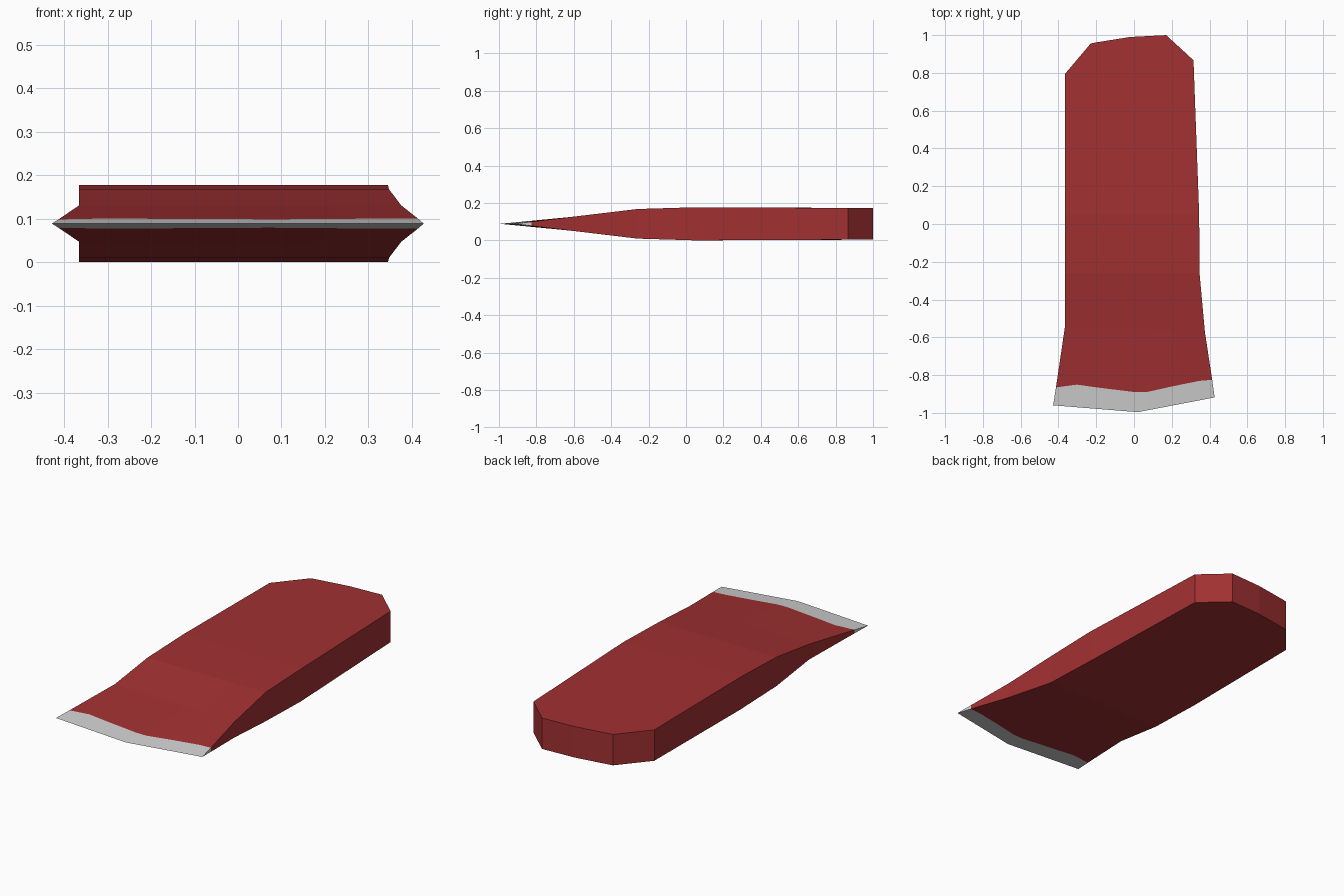
import bpy, bmesh

if "Cube" in bpy.data.objects:
    bpy.data.objects.remove(bpy.data.objects["Cube"])

def material(name, rgb):
    m = bpy.data.materials.new(name)
    m.diffuse_color = (*rgb, 1)
    m.use_nodes = True
    m.node_tree.nodes["Principled BSDF"].inputs["Base Color"].default_value = m.diffuse_color
    return m

MID = 0.0885  # height of the middle plane
# Column positions as fractions of the width
COLS = [0, .133, .2, .255, .507, .526, .58, .74, .787, .92, 1]

# Outline of each row, from cutting edge to rounded butt: (x, y) points
edge = [(-.428, -.96), (.02, -.996), (.427, -.918)]
bevel = [(-.413, -.865), (-.3, -.85), (-.2, -.865), (.0, -.89), (.07, -.89),
         (.2, -.86), (.35, -.83), (.414, -.825)]
cheek = [(-.365, -.54), (.375, -.57)]
neck = [(-.365, -.26), (.347, -.26)]
body = [(-.365, .05), (.345, .05)]
butt = [(-.365, .795), (-.228, .957), (-.02, .99), (.17, 1.0), (.315, .867)]

def sample(line, f):
    x = line[0][0] + f * (line[-1][0] - line[0][0])
    for (x0, y0), (x1, y1) in zip(line, line[1:]):
        if x <= x1 + 1e-6:
            return x, y0 + (y1 - y0) * (x - x0) / (x1 - x0)
    return line[-1]

rows = [[sample(l, f) for f in COLS] for l in (edge, bevel, cheek, neck, body, butt)]
halves = [0, None, .042, .079, .0885, .0845]

bm = bmesh.new()

def sheet(side):
    grid = []
    for r, row in enumerate(rows):
        verts = []
        for c, (x, y) in enumerate(row):
            h = halves[r]
            if h is None:  # bevel line lies on the straight taper to the edge
                e, k = rows[0][c][1], rows[2][c][1]
                h = halves[2] * (y - e) / (k - e)
            verts.append(bm.verts.new((x, y, MID + side * h)))
        grid.append(verts)
    return grid

def face(vs, mat):
    bm.faces.new(vs).material_index = mat

top, low = sheet(1), sheet(-1)
n = len(COLS)
for r in range(len(rows) - 1):
    mat = 1 if r == 0 else 0
    for c in range(n - 1):  # broad faces
        for g in (top, low):
            face((g[r][c], g[r][c + 1], g[r + 1][c + 1], g[r + 1][c]), mat)
    for c in (0, n - 1):  # side walls
        face((top[r][c], top[r + 1][c], low[r + 1][c], low[r][c]), mat)
for c in range(n - 1):  # butt wall
    face((top[-1][c], top[-1][c + 1], low[-1][c + 1], low[-1][c]), 0)

bmesh.ops.remove_doubles(bm, verts=bm.verts, dist=1e-5)
bmesh.ops.recalc_face_normals(bm, faces=bm.faces)
me = bpy.data.meshes.new("blade_head")
bm.to_mesh(me)
bm.free()
me.materials.append(material("dark red", (.36, .03, .032)))
me.materials.append(material("pale steel", (.64, .63, .63)))
bpy.context.collection.objects.link(bpy.data.objects.new("blade_head", me))
